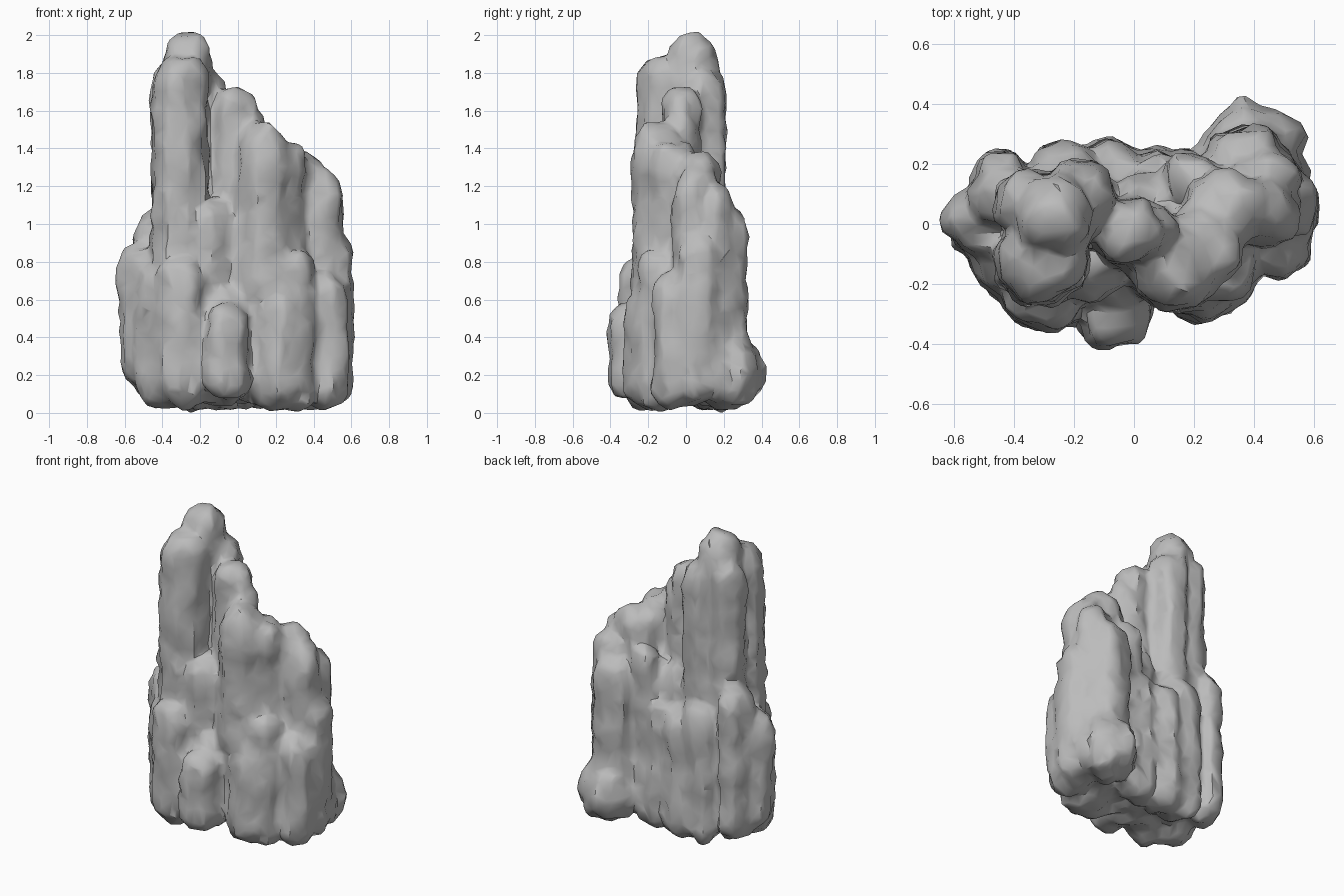
import bpy, bmesh, math, random
from mathutils import Vector, noise

random.seed(4)
if "Cube" in bpy.data.objects:
    bpy.data.objects.remove(bpy.data.objects["Cube"])

GREY = (0.5, 0.5, 0.5, 1)
stone = bpy.data.materials.new("grey stone")
stone.use_nodes = True
stone.diffuse_color = GREY
stone.node_tree.nodes["Principled BSDF"].inputs["Base Color"].default_value = GREY

# Each pillar: centre x, centre y, radius, top height, in hundredths
TOWER = [(-30, -12, 15, 189), (-26, 3, 14, 201), (-33, 6, 13, 187), (-18, 9, 12, 182)]
STEPS = [(-2, -2, 12, 173), (5, -3, 10, 160), (23, -6, 13, 146), (31, 5, 14, 139),
         (43, 5, 13, 129), (43, 13, 13, 122), (37, 20, 13, 109), (50, 5, 12, 95),
         (18, 16, 8, 118)]
OVERHANG = [(13, -15, 14, 154)]
LEFT_FLANK = [(-51, 0, 12, 90), (-44, 11, 12, 107), (-40, -10, 13, 80)]
FRONT_FOOT = [(-30, -22, 15, 84), (-6, -28, 13, 58), (22, -17, 16, 69),
              (31, -15, 11, 86), (46, -5, 14, 75)]
BACK_FOOT = [(-22, 15, 13, 95), (-8, 14, 13, 86), (9, 13, 13, 88), (40, 21, 20, 43)]
CORE = [(7, -3, 21, 112), (-16, -11, 15, 113), (-8, -12, 19, 70)]


def add_pillar(bm, x, y, radius, top, base, sides=9, cap_steps=4):
    """Irregular pillar with a rounded crown and foot."""
    spin = random.random()
    wobble = [random.uniform(.94, 1.12) for _ in range(sides)]
    cap = radius * .8
    foot, crown = [], []
    for step in range(cap_steps):
        angle = math.radians(15) + math.radians(75) * step / (cap_steps - 1)
        rise, width = cap * (1 - math.cos(angle)), radius * math.sin(angle) ** .8
        foot.append((base + rise * 1.3, width))
        crown.insert(0, (top - rise * 1.2, width * .95))
    rings = []
    for z, width in foot + crown:
        ring = []
        for i, k in enumerate(wobble):
            a = math.tau * (i + spin) / sides
            ring.append(bm.verts.new((x + width * k * math.cos(a), y + width * k * math.sin(a), z)))
        rings.append(ring)
    for low, high in zip(rings, rings[1:]):
        for i in range(sides):
            j = (i + 1) % sides
            bm.faces.new((low[i], low[j], high[j], high[i]))
    bm.faces.new(rings[0][::-1])
    bm.faces.new(rings[-1])


def bake(obj):
    """Replace the mesh by its modified version."""
    graph = bpy.context.evaluated_depsgraph_get()
    mesh = bpy.data.meshes.new_from_object(obj.evaluated_get(graph))
    obj.modifiers.clear()
    obj.data = mesh


# Pillars by group; the underside rises towards the left, front and back
bm = bmesh.new()
for group, base in ((TOWER, .06), (STEPS, .04), (OVERHANG, .52), (LEFT_FLANK, .02),
                    (FRONT_FOOT, .0), (BACK_FOOT, .0), (CORE, .03)):
    for pillar in group:
        x, y, radius, top = (n / 100 for n in pillar)
        lift = max(0, -x - .4) + max(0, abs(y) - .18) * .5 + random.uniform(0, .02)
        add_pillar(bm, x, y, radius, top, base + lift)
mesh = bpy.data.meshes.new("rock_spire")
bm.to_mesh(mesh)
bm.free()
rock = bpy.data.objects.new("rock_spire", mesh)
bpy.context.collection.objects.link(rock)

# Fuse the pillars into one weathered skin
fuse = rock.modifiers.new("fuse", "REMESH")
fuse.mode = "VOXEL"
fuse.voxel_size = .017
soften = rock.modifiers.new("soften", "SMOOTH")
soften.iterations = 7
bake(rock)

# Erode broad hollows, vertical flutes and small chips
normals = [v.normal.copy() for v in rock.data.vertices]
for v, n in zip(rock.data.vertices, normals):
    p = v.co.copy()
    hollow = noise.noise(p * 5 + Vector((3, 1, 2)))
    flute = noise.noise(Vector((p.x * 12, p.y * 12, p.z * 2.5)))
    chip = noise.noise(p * 14)
    v.co = p + n * (.016 * hollow + .024 * flute + .014 * chip)

# Facet the skin
facet = rock.modifiers.new("facet", "DECIMATE")
facet.ratio = .09
bake(rock)

rock.data.materials.clear()
rock.data.materials.append(stone)
bpy.context.view_layer.objects.active = rock
rock.select_set(True)
bpy.ops.object.shade_smooth_by_angle(angle=math.radians(40))
